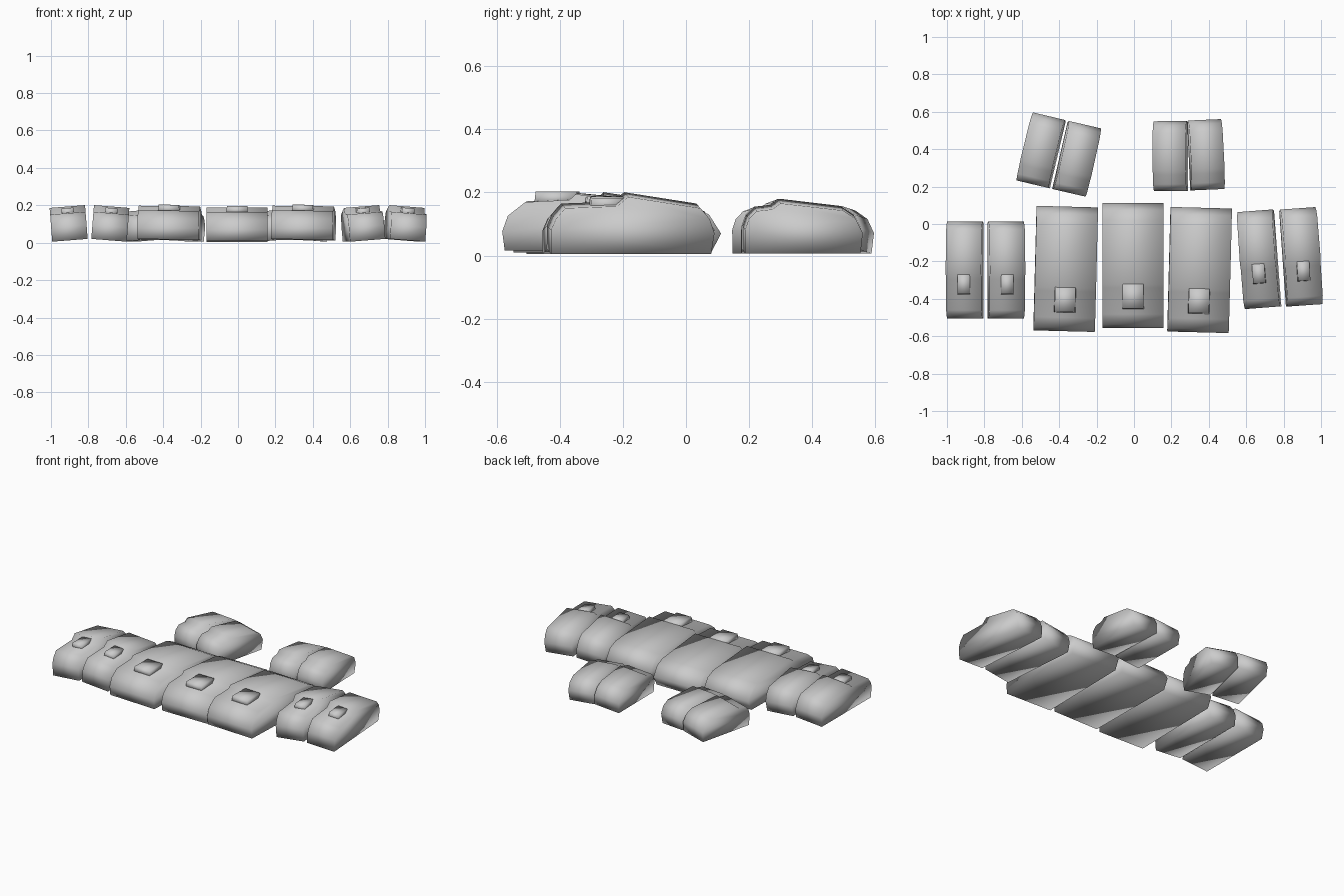
import bpy
import bmesh
from math import radians

if "Cube" in bpy.data.objects:
    bpy.data.objects.remove(bpy.data.objects["Cube"])

grey = bpy.data.materials.new("plain grey")
grey.use_nodes = True
colour = (0.6, 0.6, 0.6, 1)
grey.diffuse_color = colour
grey.node_tree.nodes["Principled BSDF"].inputs["Base Color"].default_value = colour

# Side profiles (y, z), front to back: low front deck, step, sloping back
BIG = [(-.325, .01), (-.333, .07), (-.315, .12), (-.26, .163), (-.12, .17),
       (-.1, .188), (.24, .155), (.295, .13), (.333, .07), (.3, .005)]
MID = [(-.26, .005), (-.26, .08), (-.245, .115), (-.215, .15), (-.05, .156),
       (-.015, .186), (.215, .15), (.245, .115), (.26, .07), (.25, .005)]
REAR = [(-.187, .005), (-.187, .08), (-.175, .115), (-.15, .14), (-.1, .146),
        (-.075, .165), (.125, .142), (.165, .115), (.187, .07), (.18, .005)]


def finish(bm, name):
    bmesh.ops.recalc_face_normals(bm, faces=bm.faces)
    for face in bm.faces:
        face.smooth = True
    mesh = bpy.data.meshes.new(name)
    bm.to_mesh(mesh)
    bm.free()
    mesh.materials.append(grey)
    obj = bpy.data.objects.new(name, mesh)
    bpy.context.collection.objects.link(obj)
    return obj


def block(name, profile, width, place, turn, roll=0, plate=None):
    # Extruded body
    bm = bmesh.new()
    face = bm.faces.new([bm.verts.new((-width / 2, y, z)) for y, z in profile])
    side = bmesh.ops.extrude_face_region(bm, geom=[face])["geom"]
    verts = [v for v in side if isinstance(v, bmesh.types.BMVert)]
    bmesh.ops.translate(bm, verts=verts, vec=(width, 0, 0))
    parts = [finish(bm, name)]
    # Raised plate on the front deck
    if plate:
        w, length, y, z = plate
        bm = bmesh.new()
        bmesh.ops.create_cube(bm, size=1)
        for v in bm.verts:
            taper = .94 if v.co.z > 0 else 1
            v.co = (v.co.x * w * taper, y + v.co.y * length * taper, z + v.co.z * .04)
        parts.append(finish(bm, name + "_plate"))
    for obj in parts:
        obj.location = (*place, .008 if roll else 0)
        obj.rotation_euler = (0, radians(roll), radians(turn))


# Three large blocks
big_plate = (.116, .138, -.165, .175)
block("large_block_right", BIG, .328, (-.366, -.24), -1.5, 0.6, big_plate)
block("large_block_middle", BIG, .328, (-.005, -.222), 0, 0, big_plate)
block("large_block_left", BIG, .328, (.35, -.246), -1.5, 0.6, big_plate)

# Outer pairs, each leaning away from its own gap
mid_plate = (.07, .112, -.075, .158)
block("outer_block_right_a", MID, .19, (-.898, -.246), 0, -4.5, mid_plate)
block("outer_block_right_b", MID, .19, (-.69, -.246), 0, 4.5, mid_plate)
block("outer_block_left_a", MID, .19, (.674, -.188), 4.4, -4.5, mid_plate)
block("outer_block_left_b", MID, .19, (.888, -.176), 4, 4.5, mid_plate)

# Rear pairs
block("rear_block_right_a", REAR, .177, (-.492, .393), -13.3, -4.5)
block("rear_block_right_b", REAR, .177, (-.31, .35), -13, 4.5)
block("rear_block_left_a", REAR, .177, (.2, .363), .5, -4.5)
block("rear_block_left_b", REAR, .177, (.38, .37), 2.5, 4.5)
